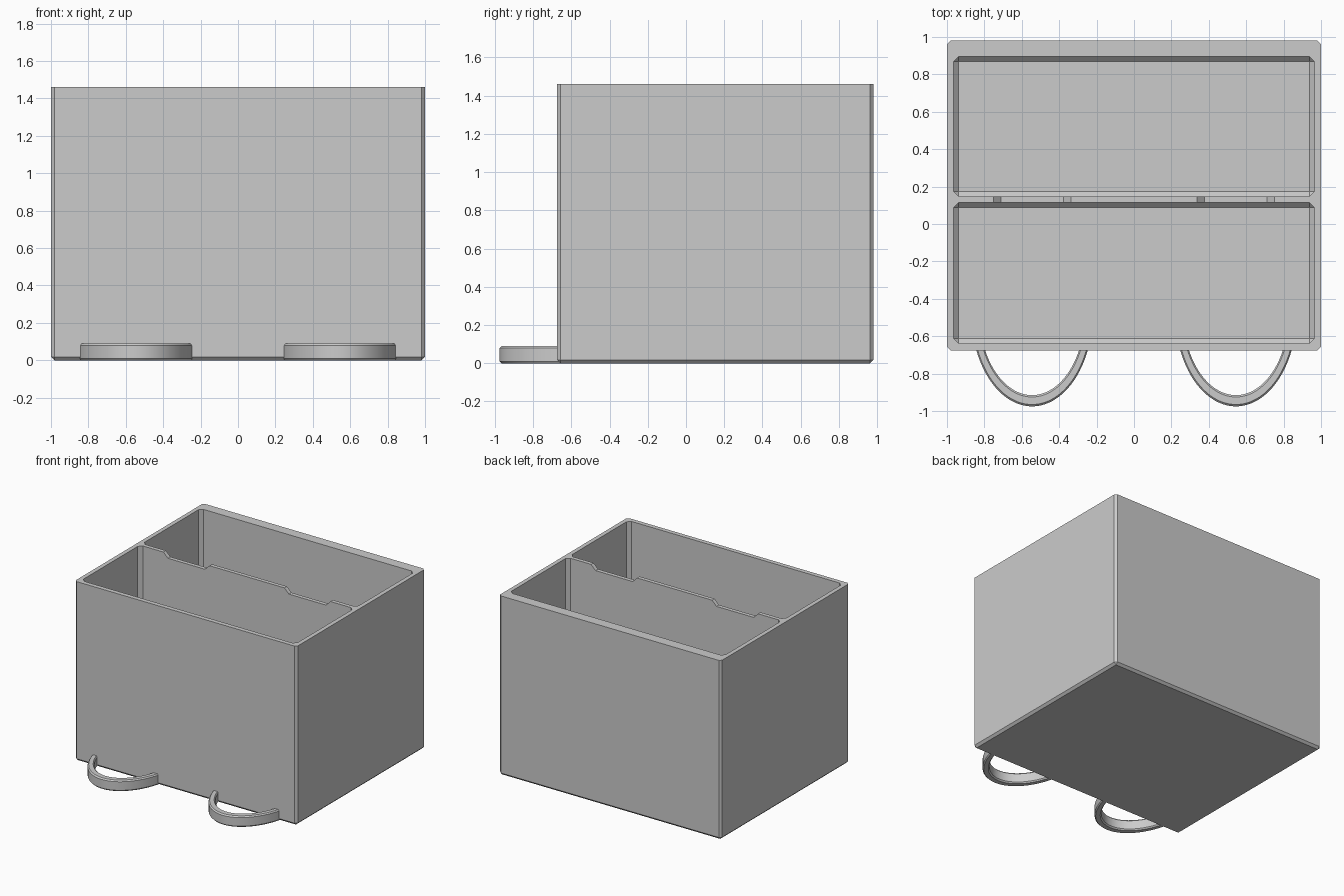
import bpy, bmesh, math
from mathutils import Vector

cube = bpy.data.objects.get("Cube")
if cube:
    bpy.data.objects.remove(cube, do_unlink=True)

HEIGHT = 1.46
FRONT, BACK = -0.675, 0.98
HANDLE_X = 0.545

grey = bpy.data.materials.new("plain grey")
grey.use_nodes = True
COLOUR = (0.6, 0.6, 0.6, 1)
grey.diffuse_color = COLOUR
grey.node_tree.nodes["Principled BSDF"].inputs["Base Color"].default_value = COLOUR


def add_object(name, bm):
    bmesh.ops.recalc_face_normals(bm, faces=bm.faces)
    mesh = bpy.data.meshes.new(name)
    bm.to_mesh(mesh)
    bm.free()
    mesh.materials.append(grey)
    obj = bpy.data.objects.new(name, mesh)
    bpy.context.collection.objects.link(obj)
    return obj


def open_top_block(name, low, high, chamfer):
    """Block with every edge chamfered except those round its top."""
    bm = bmesh.new()
    bmesh.ops.create_cube(bm, size=1)
    low, high = Vector(low), Vector(high)
    for v in bm.verts:
        v.co = Vector((l + (c + 0.5) * (h - l)) for l, c, h in zip(low, v.co, high))
    edges = [e for e in bm.edges if min(v.co.z for v in e.verts) < high.z - 0.01]
    bmesh.ops.bevel(bm, geom=edges, offset=chamfer, offset_type='OFFSET',
                    segments=1, affect='EDGES', clamp_overlap=True)
    return add_object(name, bm)


def notch_cutter(name, x):
    """Trapezoid prism crossing only the divider."""
    profile = [(-0.247, 0.04), (0.247, 0.04), (0.167, -0.04), (-0.167, -0.04)]
    bm = bmesh.new()
    face = bm.faces.new([bm.verts.new((x + px, 0.09, HEIGHT + pz)) for px, pz in profile])
    out = bmesh.ops.extrude_face_region(bm, geom=[face])
    verts = [g for g in out["geom"] if isinstance(g, bmesh.types.BMVert)]
    bmesh.ops.translate(bm, vec=(0, 0.08, 0), verts=verts)
    return add_object(name, bm)


def handle(name, x):
    """Chamfered bar swept along an elliptical arc that runs into the front wall."""
    centre_y, top, c, steps = -0.47, 0.09, 0.01, 48
    wall = FRONT + 0.02
    # cross-section: (distance inward from the outer ellipse, height)
    section = [(0, c), (0, top - c), (c, top), (0.06 - c, top),
               (0.06, top - c), (0.06, c), (0.06 - c, 0), (c, 0)]
    bm = bmesh.new()
    rings = []
    for i in range(steps + 1):
        ring = []
        for inset, z in section:
            a, b = 0.326 - inset * 0.72, 0.505 - inset
            start = math.asin((centre_y - wall) / b)
            t = start + (math.pi - 2 * start) * i / steps
            ring.append(bm.verts.new((x + a * math.cos(t), centre_y - b * math.sin(t), z)))
        rings.append(ring)
    n = len(section)
    for r0, r1 in zip(rings, rings[1:]):
        for k in range(n):
            bm.faces.new((r0[k], r0[(k + 1) % n], r1[(k + 1) % n], r1[k]))
    bm.faces.new(rings[0])
    bm.faces.new(rings[-1])
    obj = add_object(name, bm)
    bpy.ops.object.select_all(action='DESELECT')
    obj.select_set(True)
    bpy.context.view_layer.objects.active = obj
    bpy.ops.object.shade_smooth_by_angle(angle=math.radians(30))
    return obj


# Bin body, with two pockets and two notches in the divider cut out
body = open_top_block("bin_body", (-1, FRONT, 0), (1, BACK, HEIGHT), 0.018)
cutters = [
    open_top_block("front_pocket", (-0.965, -0.638, 0.04), (0.965, 0.115, HEIGHT + 0.1), 0.027),
    open_top_block("back_pocket", (-0.965, 0.147, 0.04), (0.965, 0.895, HEIGHT + 0.1), 0.027),
    notch_cutter("right_notch", -HANDLE_X),
    notch_cutter("left_notch", HANDLE_X),
]
for cutter in cutters:
    cutter.hide_render = True
    cut = body.modifiers.new(cutter.name, 'BOOLEAN')
    cut.operation = 'DIFFERENCE'
    cut.solver = 'EXACT'
    cut.object = cutter

# Bake the cuts and discard the cutters
graph = bpy.context.evaluated_depsgraph_get()
baked = bpy.data.meshes.new_from_object(body.evaluated_get(graph))
body.modifiers.clear()
body.data = baked
for cutter in cutters:
    bpy.data.objects.remove(cutter, do_unlink=True)

# Loop handles at the foot of the front
handle("right_handle", -HANDLE_X)
handle("left_handle", HANDLE_X)
